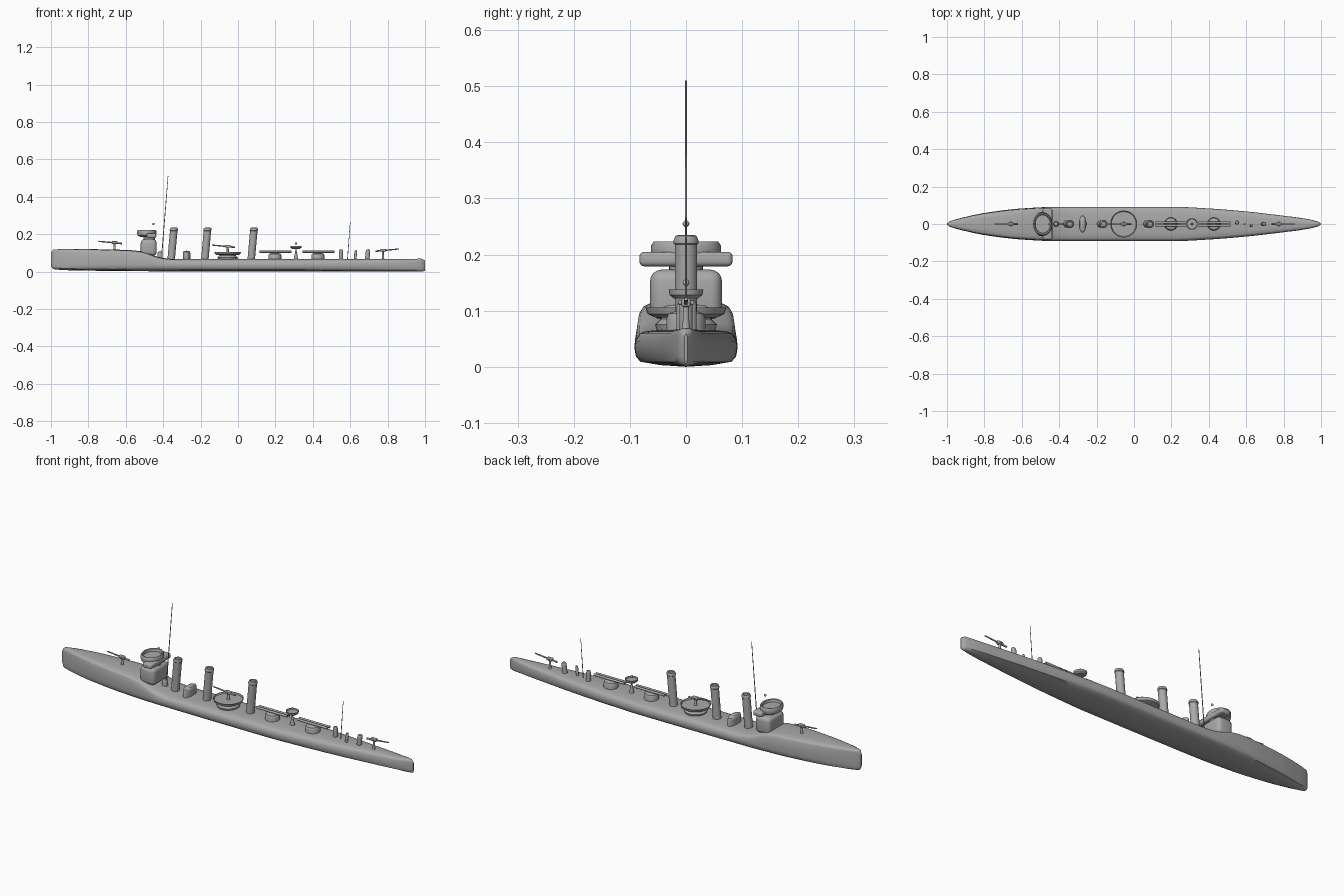
import bpy, bmesh, math
from mathutils import Vector

default = bpy.data.objects.get("Cube")
if default:
    bpy.data.objects.remove(default, do_unlink=True)

grey = bpy.data.materials.new("hull grey")
grey.use_nodes = True
grey.diffuse_color = (0.4, 0.4, 0.4, 1)
grey.node_tree.nodes["Principled BSDF"].inputs["Base Color"].default_value = grey.diffuse_color


def finish(name, bm, angle=35):
    bmesh.ops.recalc_face_normals(bm, faces=bm.faces)
    mesh = bpy.data.meshes.new(name)
    bm.to_mesh(mesh)
    bm.free()
    mesh.materials.append(grey)
    obj = bpy.data.objects.new(name, mesh)
    bpy.context.collection.objects.link(obj)
    bpy.ops.object.select_all(action='DESELECT')
    obj.select_set(True)
    bpy.context.view_layer.objects.active = obj
    bpy.ops.object.shade_smooth_by_angle(angle=math.radians(angle))
    return obj


def loft(name, rings, angle=35):
    """Skin closed rings of equal length and cap both ends."""
    bm = bmesh.new()
    rows = [[bm.verts.new(p) for p in ring] for ring in rings]
    n = len(rows[0])
    for a, b in zip(rows, rows[1:]):
        for i in range(n):
            bm.faces.new((a[i], a[(i + 1) % n], b[(i + 1) % n], b[i]))
    bm.faces.new(rows[0])
    bm.faces.new(rows[-1])
    return finish(name, bm, angle)


def turned(name, x, profile, y=0, sx=1, sy=1, lean=0, sides=32):
    """Turned part: profile of (radius, height); lean shears it aft."""
    z0 = profile[0][1]
    rings = []
    for r, z in profile:
        r = max(r, 0.0003)
        turns = [math.tau * i / sides for i in range(sides)]
        rings.append([(x + lean * (z - z0) + r * sx * math.cos(t),
                       y + r * sy * math.sin(t), z) for t in turns])
    return loft(name, rings)


def rod(name, a, b, r1, r2=None, sides=12):
    a, b = Vector(a), Vector(b)
    turn = (b - a).to_track_quat('Z', 'Y')
    ring = [Vector((math.cos(math.tau * i / sides), math.sin(math.tau * i / sides), 0))
            for i in range(sides)]
    return loft(name, [[p + turn @ (v * r) for v in ring]
                       for p, r in ((a, r1), (b, r2 or r1))])


def block(name, lo, hi, bevel):
    bm = bmesh.new()
    bmesh.ops.create_cube(bm, size=1)
    for v in bm.verts:
        v.co = [(l + h) / 2 + c * (h - l) for l, h, c in zip(lo, hi, v.co)]
    bmesh.ops.bevel(bm, geom=bm.edges[:], offset=bevel, segments=4, profile=0.5, affect='EDGES')
    return finish(name, bm, 40)


def ball(name, x, z, r):
    steps = [math.pi * i / 8 for i in range(9)]
    return turned(name, x, [(r * math.sin(t), z - r * math.cos(t)) for t in steps], sides=16)


def smooth_curve(points):
    """Monotone cubic through the points."""
    d = [(q[1] - p[1]) / (q[0] - p[0]) for p, q in zip(points, points[1:])]
    m = [d[0]] + [0 if a * b <= 0 else 2 * a * b / (a + b) for a, b in zip(d, d[1:])] + [d[-1]]

    def f(x):
        i = 0
        while i < len(d) - 1 and x > points[i + 1][0]:
            i += 1
        (x0, y0), (x1, y1) = points[i], points[i + 1]
        h = x1 - x0
        t = (x - x0) / h
        return (y0 * (1 + 2 * t) * (1 - t) ** 2 + h * m[i] * t * (1 - t) ** 2
                + y1 * t * t * (3 - 2 * t) + h * m[i + 1] * t * t * (t - 1))
    return f


# Hull: half beam, deck line and keel line along the length
beam = smooth_curve([(-1, .003), (-.985, .014), (-.9, .038), (-.8, .059), (-.6, .083), (-.4, .092),
                     (.2, .092), (.4, .083), (.6, .067), (.8, .044), (.9, .031), (.98, .014), (1, .003)])
deck = smooth_curve([(-1, .1), (-.985, .115), (-.9, .118), (-.6, .113), (-.53, .107),
                     (-.4, .07), (-.33, .064), (.9, .064), (.98, .066), (1, .055)])
keel = smooth_curve([(-1, .03), (-.985, .013), (-.9, .007), (-.5, .002), (0, 0), (.98, 0), (1, .004)])


def hull_section(x):
    w, top, low = beam(x), deck(x), keel(x)
    rise = top - low
    # (share of half beam, height) from keel to deck edge
    side = [(.5, low + .003), (.88, low + .009), (.97, low + .018), (1, low + .034),
            (.985, low + .034 + (rise - .034) * .4), (.95, top - .012), (.9, top - .005),
            (.8, top - .001), (.5, top + .002)]
    left = [(x, w * u, z) for u, z in side]
    right = [(x, -w * u, z) for u, z in reversed(side)]
    return [(x, 0, low)] + left + [(x, 0, top + .003)] + right


loft("hull", [hull_section(-math.cos(math.pi * i / 120)) for i in range(121)], 40)

# Bridge: deckhouse, wings and curved windscreen
block("deckhouse", (-.52, -.064, .085), (-.435, .064, .173), .02)
turned("bridge_support", -.475, [(.03, .165), (.03, .19)])
block("bridge_wings", (-.488, -.083, .179), (-.437, .083, .205), .009)
turned("bridge_windscreen", -.488, [(0, .186), (.7, .186), (.95, .192), (1, .202), (1, .216),
                                    (.93, .223), (.83, .221), (.78, .209), (0, .209)], sx=.051, sy=.062)
ball("bridge_lamp", -.452, .255, .006)

# Funnels with a lipped cap
for i, x in enumerate((-.358, -.178, .07)):
    turned(f"funnel_{i + 1}", x, [(.02, .058), (.02, .218), (.022, .22), (.022, .226), (.019, .233),
                                  (.014, .235), (.012, .23), (0, .23)], lean=.09)

# Masts
rod("fore_mast", (-.41, 0, .06), (-.374, 0, .51), .0025, .0015)
rod("aft_mast", (.585, 0, .06), (.6, 0, .266), .002, .0012)

# Round-topped vents and lockers
vents = (("fore_vent", -.417, 0, .014, .014, .108), ("oval_locker", -.275, 0, .02, .046, .112),
         ("aft_vent_1", .55, .008, .011, .011, .12), ("aft_vent_2", .625, -.01, .007, .007, .115),
         ("aft_vent_3", .69, 0, .012, .012, .12))
for name, x, y, sx, sy, top in vents:
    turned(name, x, [(1, .058), (1, top - .014), (.93, top - .007), (.7, top - .002), (0, top)],
           y=y, sx=sx, sy=sy, lean=.1 if x > .6 else 0)

# Midships gun platform
turned("platform_stand", -.055, [(.05, .058), (.055, .075), (.045, .085), (.045, .095)])
turned("gun_platform", -.055, [(0, .088), (.055, .088), (.068, .094), (.072, .106),
                               (.069, .106), (.066, .1), (0, .1)], sides=48)


def gun(name, x, base, z, way):
    """Pedestal gun; way is -1 for aiming forward, 1 for aft."""
    turned(name + "_pedestal", x, [(.01, base), (.006, base + .012), (.005, z)], sides=16)
    block(name + "_breech", (x - .016, -.008, z - .007), (x + .016, .008, z + .008), .004)
    rod(name + "_barrel", (x - way * .04, 0, z - .005), (x + way * .085, 0, z + .007), .0045, .003)
    rod(name + "_trunnion", (x, -.013, z), (x, .013, z), .004)


gun("bow_gun", -.66, .11, .155, -1)
gun("midships_gun", -.055, .095, .135, -1)
gun("stern_gun", .775, .06, .114, 1)

# Twin torpedo tubes on drum mounts
for i, (x, start, end) in enumerate(((.197, .115, .287), (.427, .345, .517))):
    turned(f"torpedo_mount_{i + 1}", x, [(.035, .058), (.035, .086), (.031, .095), (.02, .099), (0, .1)])
    for side in (-1, 1):
        rod(f"torpedo_tube_{i + 1}_{'left' if side > 0 else 'right'}",
            (start, side * .008, .106), (end, side * .008, .106), .006)

# Searchlight tower
turned("searchlight_tower", .31, [(.013, .058), (.011, .07), (.004, .108), (.003, .128)], sides=20)
turned("searchlight_platform", .31, [(0, .122), (.022, .122), (.029, .128), (.031, .138),
                                     (.028, .138), (.026, .132), (0, .132)])
ball("searchlight", .31, .15, .006)
